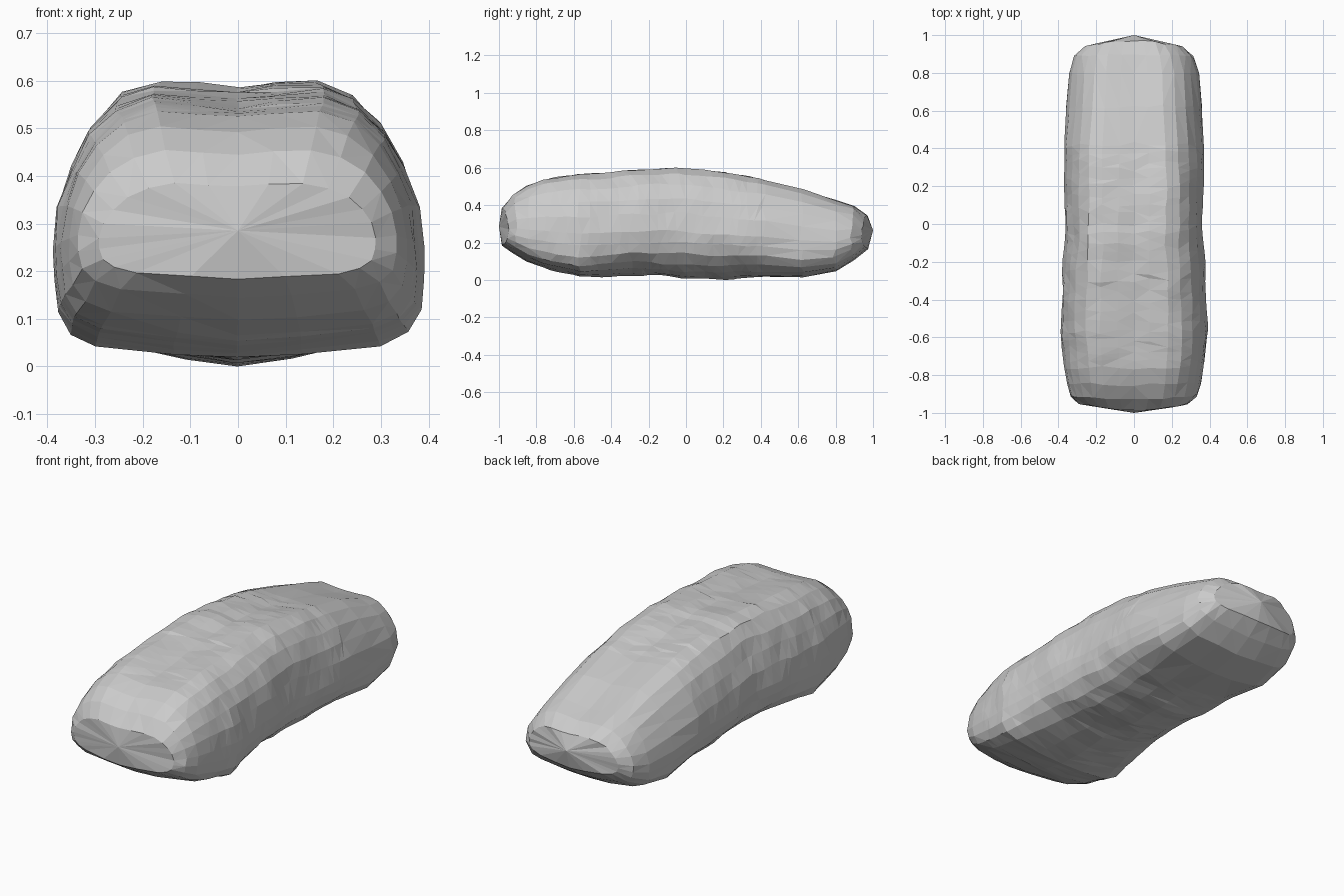
import bpy
import bmesh
import random
from math import exp
from mathutils import Vector, noise

random.seed(4)

default_cube = bpy.data.objects.get("Cube")
if default_cube:
    bpy.data.objects.remove(default_cube, do_unlink=True)

# Stations along the length: y, half width, bottom, top, foot (boxiness of the underside)
STATIONS = [
    (-.985, .29, .18, .38, .8), (-.93, .335, .14, .45, .8),
    (-.85, .355, .09, .5, .9), (-.76, .37, .06, .53, 1), (-.57, .39, .01, .56, 1),
    (-.3, .38, .02, .58, .2), (-.05, .37, .01, .6, 0), (.2, .37, 0, .57, 0),
    (.42, .38, .01, .53, .2), (.62, .375, .01, .48, .7), (.8, .36, .04, .42, .6),
    (.9, .33, .1, .39, .5), (.97, .27, .16, .34, .5),
]
TIPS = [(-1, .28), (1, .26)]  # y and height of the two blunt ends

# Half cross-sections (fraction of half width, fraction of height), bottom to top
UPPER = [(1, .42), (.97, .58), (.9, .72), (.8, .85), (.65, .95), (.46, 1), (.22, .985), (0, .97)]
BOXY = [(0, 0), (.35, .02), (.77, .05), (.91, .1), (.98, .18), (1, .3)]
ROUND = [(0, 0), (.3, .02), (.58, .06), (.78, .13), (.91, .22), (.97, .32)]


def mix(a, b, t):
    return tuple(p + (q - p) * t for p, q in zip(a, b))


def densify(stations):
    """Add extra rings through the wrinkled middle of the body."""
    result = []
    for first, second in zip(stations, stations[1:]):
        wrinkled = first[0] > -.8 and second[0] < .5
        steps = 5 if wrinkled else 1
        result += [mix(first, second, i / steps) for i in range(steps)]
    return result + [stations[-1]]


def cross_section(foot):
    """Closed loop of normalised points, mirrored left to right."""
    half = [mix(r, b, foot) for r, b in zip(ROUND, BOXY)] + UPPER
    return half + [(-u, v) for u, v in reversed(half[1:-1])]


def weather(point):
    """Pinch the waist and roughen the surface, mostly at mid length."""
    y = point.y
    waist = exp(-((y + .02) / .16) ** 2) * exp(-((point.z - .38) / .14) ** 2)
    point.x *= 1 - .03 * waist
    middle = exp(-((y + .12) / .5) ** 2)
    rough = noise.noise_vector(Vector((point.x * 9, y * 7, point.z * 9)))
    point += rough * (.004 + .011 * middle)
    point.y += random.uniform(-.015, .015) * (1 - y * y) ** .5
    return point


# Stone body lofted from the weathered rings
bm = bmesh.new()
rings = []
for y, width, bottom, top, foot in densify(STATIONS):
    back_taper = .1 * min(max((y - .2) / .4, 0), 1)
    bow = -.04 * y ** 9
    ring = []
    for u, v in cross_section(foot):
        x = u * width * (1 - back_taper * v)
        point = Vector((x, y + bow * u * u, bottom + v * (top - bottom)))
        ring.append(bm.verts.new(weather(point)))
    rings.append(ring)

for near, far in zip(rings, rings[1:]):
    count = len(near)
    for i in range(count):
        j = (i + 1) % count
        bm.faces.new((near[i], near[j], far[j], far[i]))

# Blunt bulging ends
for ring, (y, z) in zip((rings[0], rings[-1]), TIPS):
    tip = bm.verts.new((0, y, z))
    for i, vert in enumerate(ring):
        bm.faces.new((ring[i - 1], vert, tip))

# Chipped, flat triangular facets resting on the ground
bmesh.ops.recalc_face_normals(bm, faces=bm.faces)
bmesh.ops.triangulate(bm, faces=bm.faces, quad_method='SHORT_EDGE')
lowest = min(vert.co.z for vert in bm.verts)
bmesh.ops.translate(bm, verts=bm.verts, vec=(0, 0, -lowest))

mesh = bpy.data.meshes.new("boulder")
bm.to_mesh(mesh)
bm.free()
boulder = bpy.data.objects.new("boulder", mesh)
bpy.context.collection.objects.link(boulder)

# Plain grey stone
stone = bpy.data.materials.new("stone_grey")
stone.use_nodes = True
colour = (.6, .6, .6, 1)
stone.diffuse_color = colour
shader = next(n for n in stone.node_tree.nodes if n.type == 'BSDF_PRINCIPLED')
shader.inputs["Base Color"].default_value = colour
mesh.materials.append(stone)
